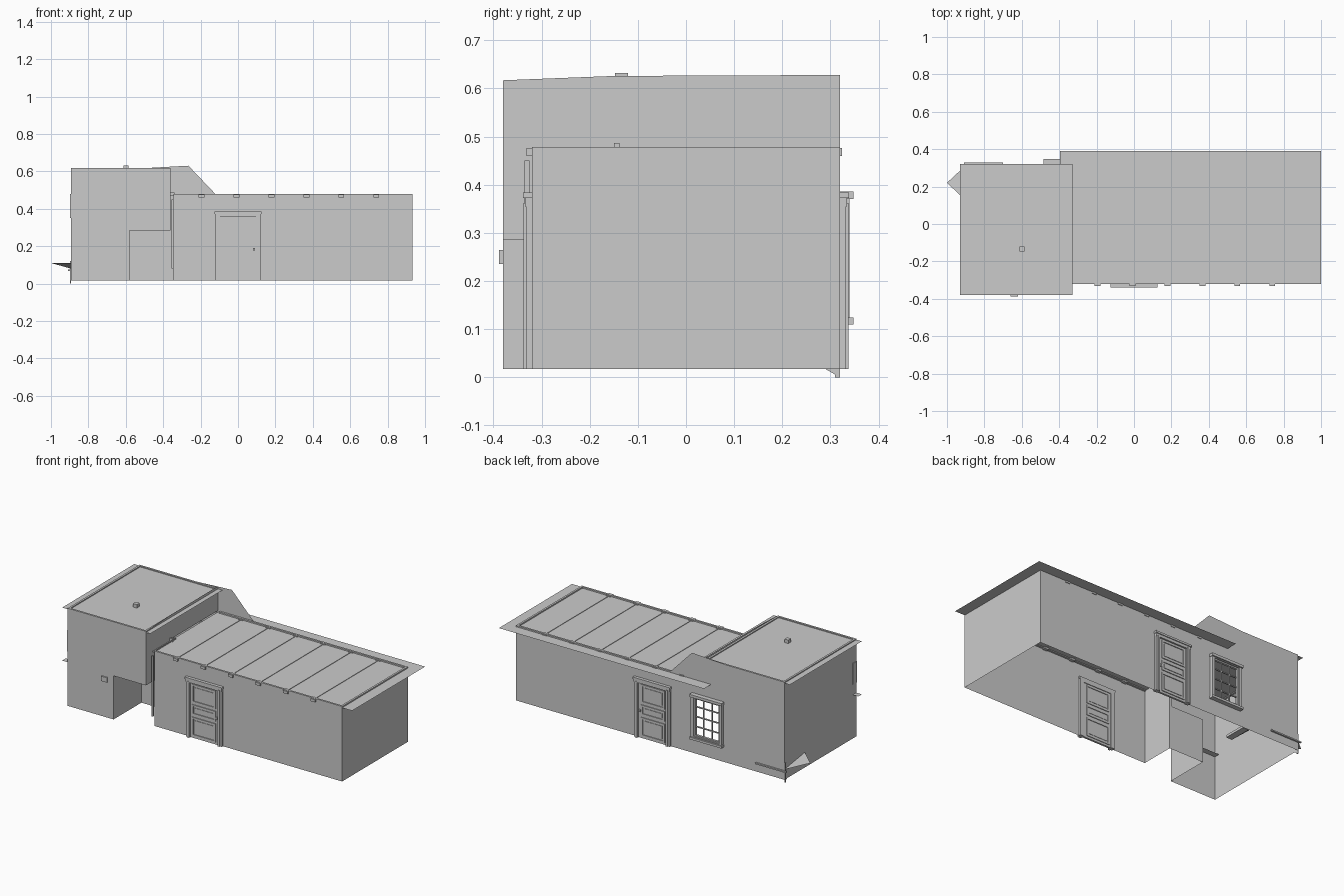
import bpy

if "Cube" in bpy.data.objects:
    bpy.data.objects.remove(bpy.data.objects["Cube"])

def mesh(name, faces):
    """Object from a list of polygons, each a list of 3D points."""
    verts, idx = [], []
    for f in faces:
        idx.append(list(range(len(verts), len(verts) + len(f))))
        verts += f
    me = bpy.data.meshes.new(name)
    me.from_pydata(verts, [], idx)
    ob = bpy.data.objects.new(name, me)
    bpy.context.collection.objects.link(ob)
    return ob

def box_faces(x0, x1, y0, y1, z0, z1):
    y0, y1 = min(y0, y1), max(y0, y1)
    p = [(x, y, z) for x in (x0, x1) for y in (y0, y1) for z in (z0, z1)]
    ids = [(0, 1, 3, 2), (4, 6, 7, 5), (0, 4, 5, 1), (2, 3, 7, 6), (0, 2, 6, 4), (1, 5, 7, 3)]
    return [[p[i] for i in f] for f in ids]

def boxes(name, *dims):
    return mesh(name, [f for d in dims for f in box_faces(*d)])

def wall_y(y, x0, x1, z0, z1):
    return [(x0, y, z0), (x1, y, z0), (x1, y, z1), (x0, y, z1)]

def wall_x(x, y0, y1, z0, z1):
    return [(x, y0, z0), (x, y1, z0), (x, y1, z1), (x, y0, z1)]

def flat(z, x0, x1, y0, y1):
    return [(x0, y0, z), (x1, y0, z), (x1, y1, z), (x0, y1, z)]

def rim(x0, x1, z0, z1, y0, y1, w):
    """Upright rectangular frame made of four bars."""
    return [(x0, x0 + w, y0, y1, z0, z1), (x1 - w, x1, y0, y1, z0, z1),
            (x0 + w, x1 - w, y0, y1, z0, z0 + w), (x0 + w, x1 - w, y0, y1, z1 - w, z1)]

B, T = 0.017, 0.478            # wall foot, main wall top
LX, MX, RX = -0.893, -0.345, 0.932
TX, NX = -0.36, -0.58          # tower right side, entry recess side
F, TF, K, RY = -0.32, -0.38, 0.32, -0.11
SZ, TT = 0.285, 0.617          # recess ceiling, tower top
W = (-0.46, -0.29, 0.125, 0.37)  # window opening

# main room walls, open below
mesh("main_walls", [wall_y(F, MX, RX, B, T), wall_x(RX, F, K, B, T), wall_x(MX, F, RY, B, T)])

# back wall around the window opening
mesh("back_wall", [wall_y(K, W[1], RX, B, T), wall_y(K, LX, W[0], B, T),
                   wall_y(K, W[0], W[1], B, W[2]), wall_y(K, W[0], W[1], W[3], T),
                   [(LX, K, T), (-0.12, K, T), (-0.265, K, 0.63), (-0.36, K, 0.625),
                    (-0.5, K, TT), (LX, K, TT)]])

# tower walls with overhang above the entry recess
mesh("tower_walls", [wall_x(LX, TF, K, B, TT), wall_y(TF, LX, NX, B, SZ), wall_y(TF, LX, TX, SZ, TT),
                     wall_x(NX, TF, RY, B, SZ), wall_y(RY, NX, MX, B, SZ),
                     flat(SZ, NX, TX, TF, RY), wall_x(TX, TF, RY, SZ, T), wall_y(RY, TX, MX, SZ, T),
                     [(TX, TF, T), (TX, K, T), (TX, K, 0.628), (TX, -0.15, 0.626), (TX, TF, TT)]])

# thin roof sheets with offset eaves
mesh("main_roof", [flat(0.470, TX, 1.0, F, 0.39), flat(0.470, -0.395, TX, K, 0.39)])
mesh("tower_roof", [flat(0.611, -0.93, -0.33, TF, K)])
mesh("side_eave", [flat(SZ, -0.93, NX, TF, -0.345)])

# parapet rims
e = 0.012
boxes("main_parapet", (MX, RX, F, F + e, 0.465, T), (MX, RX, K - e, K, 0.465, T),
      (RX - e, RX, F, K, 0.465, T))
boxes("tower_parapet", (LX, TX, TF, TF + e, 0.606, TT), (LX, TX, K - e, K, 0.606, TT),
      (LX, LX + e, TF, K, 0.606, TT), (TX - e, TX, TF, K, 0.606, TT))

# roof seams and the drain blocks through the walls
xs = [-0.195 + 0.187 * i for i in range(6)]
boxes("roof_seams", *[(x - 0.002, x + 0.002, F, K, 0.469, 0.473) for x in xs])
boxes("drain_blocks", *[(x - 0.015, x + 0.015, s * 0.30, s * (0.331 if s < 0 else 0.324), 0.460, 0.476)
                        for x in xs for s in (-1, 1)])

# roof vent and corner downpipe
boxes("roof_vent", (-0.612, -0.585, -0.147, -0.12, 0.605, 0.632))
boxes("downpipe", (-0.355, -0.345, -0.335, -0.325, 0.08, 0.45), (-0.36, -0.34, -0.15, -0.138, 0.47, 0.487))

def door(name, s):
    """Panelled door with stepped casing; s is the wall side."""
    y = lambda d: s * (0.32 + d)
    parts = [(-0.122, -0.095, y(-0.012), y(0.012), B, 0.37), (0.095, 0.122, y(-0.012), y(0.012), B, 0.37),
             (-0.110, -0.098, y(0.0), y(0.018), B, 0.362), (0.098, 0.110, y(0.0), y(0.018), B, 0.362),
             (-0.122, 0.122, y(-0.012), y(0.014), 0.355, 0.372),
             (-0.126, 0.126, y(-0.012), y(0.019), 0.372, 0.384),
             (-0.095, 0.095, y(-0.008), y(0.004), B, 0.355)]
    for z0, z1 in ((0.235, 0.348), (0.160, 0.222), (0.030, 0.145)):
        parts += rim(-0.084, 0.076, z0, z1, y(-0.012), y(0.009), 0.010)
        parts.append((-0.066, 0.058, y(-0.010), y(0.007), z0 + 0.018, z1 - 0.018))
    parts.append((0.080, 0.090, y(0), y(0.014), 0.178, 0.19))
    boxes(name, *parts)

door("front_door", -1)
door("back_door", 1)

# window frame with glazing bars
bars = rim(-0.48, -0.27, 0.112, 0.384, 0.312, 0.340, 0.018)
bars += rim(W[0] - 0.005, W[1] + 0.005, W[2], W[3], 0.318, 0.332, 0.012)
bars.append((-0.484, -0.266, 0.318, 0.348, 0.370, 0.386))
bars.append((-0.484, -0.266, 0.318, 0.348, 0.110, 0.124))
bars += [(x - 0.003, x + 0.003, 0.318, 0.326, W[2], W[3]) for x in (-0.403, -0.347)]
bars += [(W[0], W[1], 0.318, 0.326, z - 0.003, z + 0.003) for z in (0.186, 0.247, 0.308)]
boxes("back_window", *bars)

# stairs inside the tower
boxes("stairs", *[(-0.56 - 0.035 * i, -0.52 - 0.035 * i, 0.16, 0.30, 0.03 + 0.03 * i, 0.045 + 0.03 * i)
                  for i in range(9)])

# low pipe and canopy sheet at the back left corner
boxes("low_pipe", (-0.91, -0.70, K, 0.33, 0.066, 0.074))
boxes("corner_pipe", (-0.898, LX, 0.31, 0.32, 0.0, 0.12))
mesh("corner_sheet", [[(LX, K, 0.08), (-1.0, 0.22, 0.11), (LX, 0.12, 0.11)],
                      [(LX, 0.29, B), (LX, K, 0.0), (LX, K, B)]])

# small wall fittings on the tower
boxes("wall_fittings", (-0.897, LX, -0.378, -0.34, 0.35, 0.48), (-0.66, -0.62, -0.388, TF, 0.235, 0.265))
